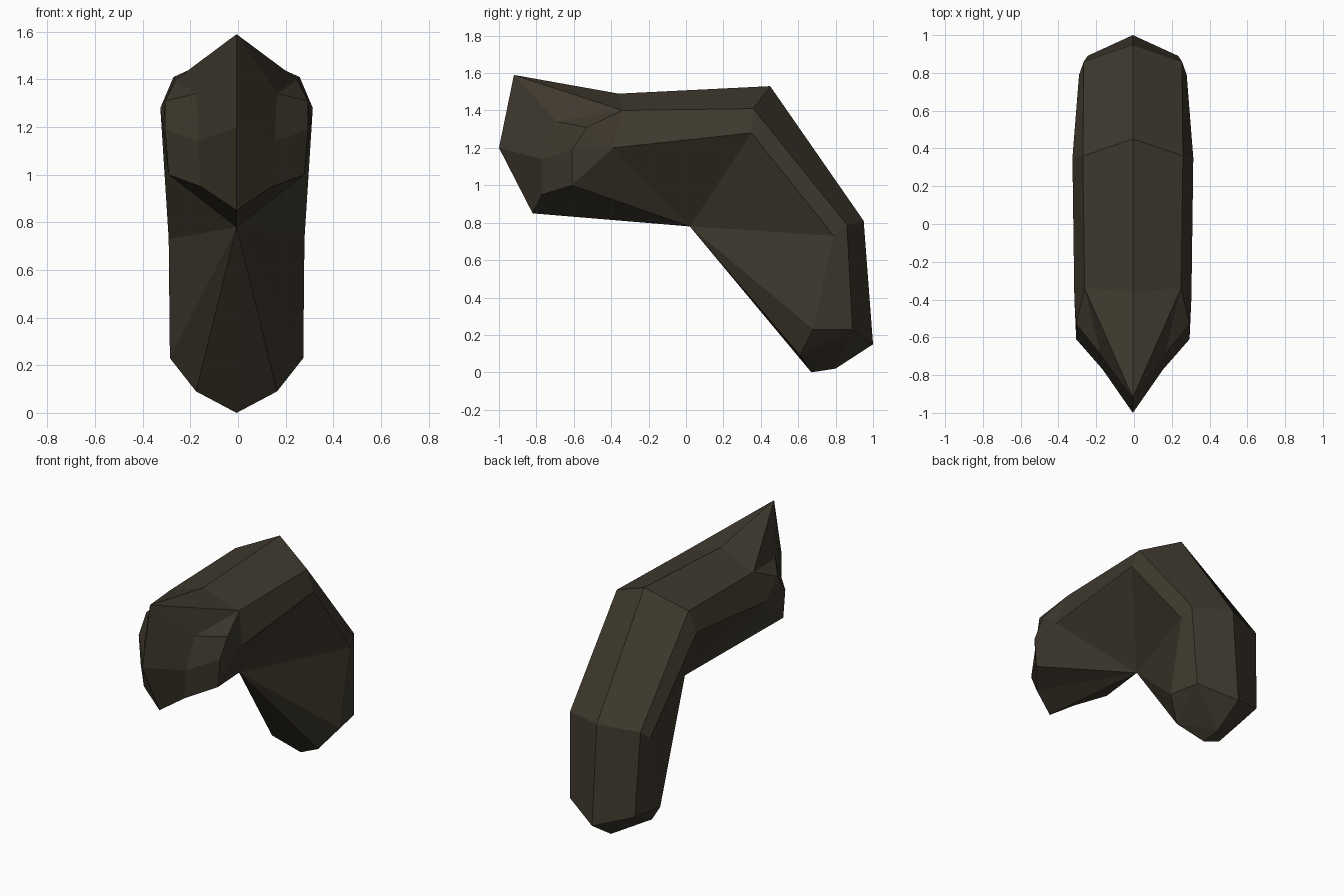
import bpy, bmesh

if "Cube" in bpy.data.objects:
    bpy.data.objects.remove(bpy.data.objects["Cube"])

# Half outline points of the bent stone: (x, y, z), mirrored across the middle
P = {
    # top ridge and end, on the middle plane
    "A": (0, -.92, 1.59), "B": (0, -.36, 1.49), "C": (0, .45, 1.53), "D": (0, .95, .81),
    "E": (0, 1.0, .15), "F": (0, .80, .02), "G": (0, .67, 0),
    # underside bend and front beak
    "K": (0, .02, .78), "L": (0, -.82, .85), "M": (0, -1.0, 1.2),
    # shoulder line
    "S1": (.255, -.34, 1.40), "S2": (.265, .36, 1.41), "S3": (.26, .86, .79), "S4": (.24, .89, .23),
    # side line
    "P1": (.31, -.39, 1.20), "P2": (.32, .35, 1.28), "P3": (.285, .79, .73), "P4": (.28, .68, .23),
    "R": (.17, .61, .09),
    # front cheek
    "Q1": (.285, -.61, 1.0), "Q2": (.30, -.61, 1.19), "Q3": (.30, -.53, 1.31),
    "Q4": (.17, -.69, 1.34), "Q5": (.16, -.77, 1.14), "Q6": (.15, -.77, .95),
}
FACES = (
    "A B S1,B C S2 S1,C D S3 S2,D E S4 S3,"            # top bevel
    "S1 S2 P2 P1,S2 S3 P3 P2,S3 S4 P4 P3,"             # side bevel
    "K P1 P2,K P2 P3,K P3 P4,K P4 R,K R G,"            # hollow side
    "K P1 Q1,K Q1 Q6,K Q6 L,"                          # front underside
    "E F S4,S4 F R,S4 R P4,F G R,"                     # lower end
    "A M Q5 Q4,M L Q6 Q5,Q5 Q6 Q1 Q2,Q4 Q5 Q2 Q3,"     # front cheek
    "A Q4 S1,Q4 Q3 S1,S1 Q3 P1,Q3 Q2 P1,Q2 Q1 P1"
)

bm = bmesh.new()
for side in (1, -1):
    v = {k: bm.verts.new((side * x - .006, y, z)) for k, (x, y, z) in P.items()}
    for f in FACES.split(","):
        bm.faces.new([v[k] for k in f.split()])
bmesh.ops.remove_doubles(bm, verts=bm.verts, dist=.001)
bmesh.ops.recalc_face_normals(bm, faces=bm.faces)

mesh = bpy.data.meshes.new("bent_stone")
bm.to_mesh(mesh)
bm.free()

# Single dark brown colour
mat = bpy.data.materials.new("dark brown")
mat.diffuse_color = (.050, .041, .027, 1)
mat.use_nodes = True
mat.node_tree.nodes["Principled BSDF"].inputs["Base Color"].default_value = mat.diffuse_color
mesh.materials.append(mat)
bpy.context.collection.objects.link(bpy.data.objects.new("bent_stone", mesh))
